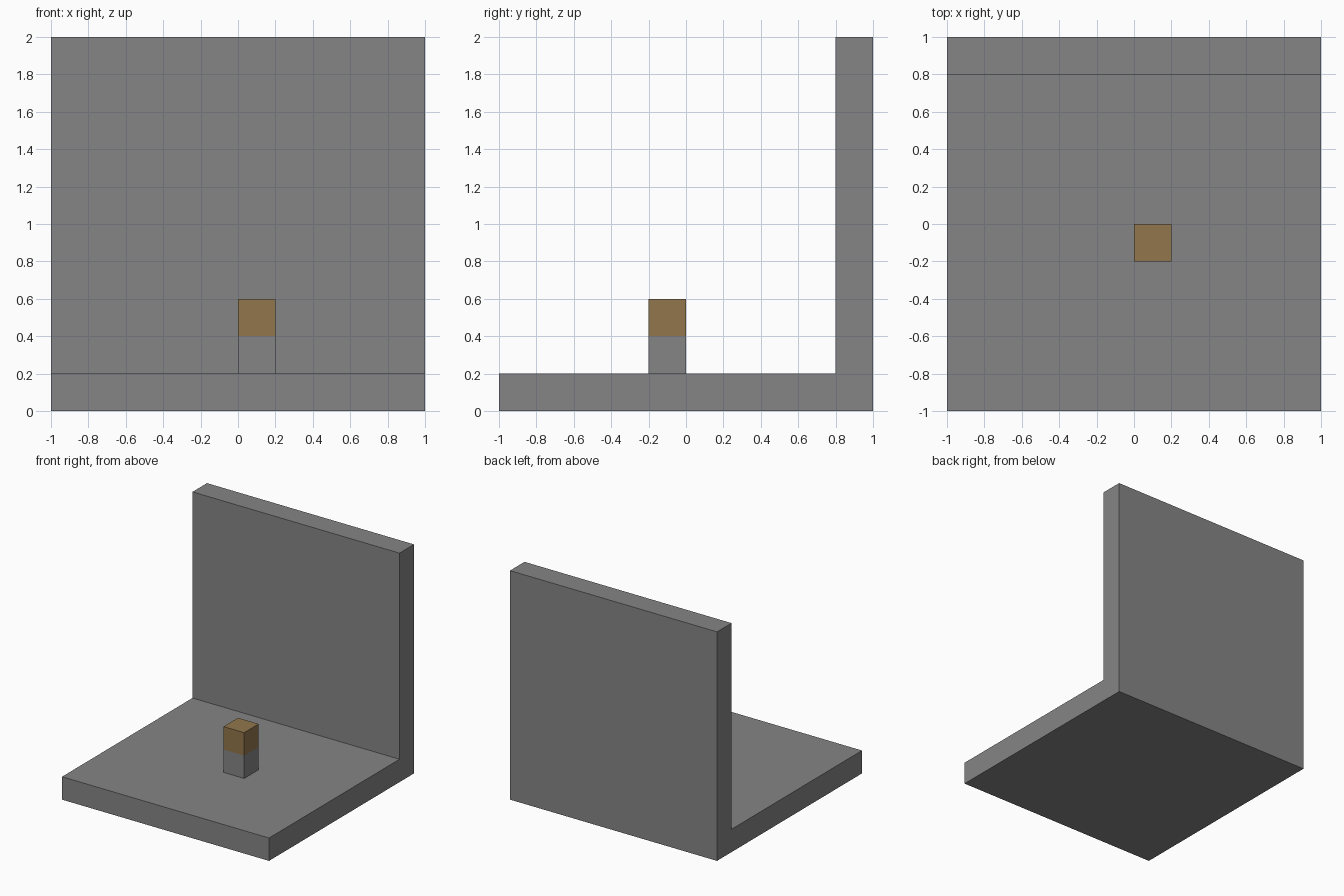
import bpy
import bmesh

cube = bpy.data.objects.get("Cube")
if cube:
    bpy.data.objects.remove(cube, do_unlink=True)


def material(name, rgb):
    mat = bpy.data.materials.new(name)
    mat.use_nodes = True
    colour = (*rgb, 1.0)
    mat.diffuse_color = colour
    mat.node_tree.nodes["Principled BSDF"].inputs["Base Color"].default_value = colour
    return mat


def extrude_profile(name, profile, x0, x1, mat):
    """Extrude a (y, z) outline along x into a solid."""
    bm = bmesh.new()
    face = bm.faces.new([bm.verts.new((x0, y, z)) for y, z in profile])
    new = bmesh.ops.extrude_face_region(bm, geom=[face], use_keep_orig=True)["geom"]
    verts = [v for v in new if isinstance(v, bmesh.types.BMVert)]
    bmesh.ops.translate(bm, verts=verts, vec=(x1 - x0, 0, 0))
    bmesh.ops.recalc_face_normals(bm, faces=bm.faces)
    mesh = bpy.data.meshes.new(name)
    bm.to_mesh(mesh)
    bm.free()
    mesh.materials.append(mat)
    obj = bpy.data.objects.new(name, mesh)
    bpy.context.collection.objects.link(obj)
    return obj


def rectangle(y0, y1, z0, z1):
    return [(y0, z0), (y1, z0), (y1, z1), (y0, z1)]


grey = material("stone grey", (0.235, 0.235, 0.235))
brown = material("wood brown", (0.287, 0.181, 0.072))

T = 0.2  # thickness of the slab, wall and post

# Floor slab and back wall in one L-shaped solid
l_outline = [(-1, 0), (1, 0), (1, 2), (1 - T, 2), (1 - T, T), (-1, T)]
extrude_profile("floor_and_back_wall", l_outline, -1, 1, grey)

# Short post with a coloured block on top
extrude_profile("post", rectangle(-T, 0, T, 2 * T), 0, T, grey)
extrude_profile("post_top_block", rectangle(-T, 0, 2 * T, 3 * T), 0, T, brown)
